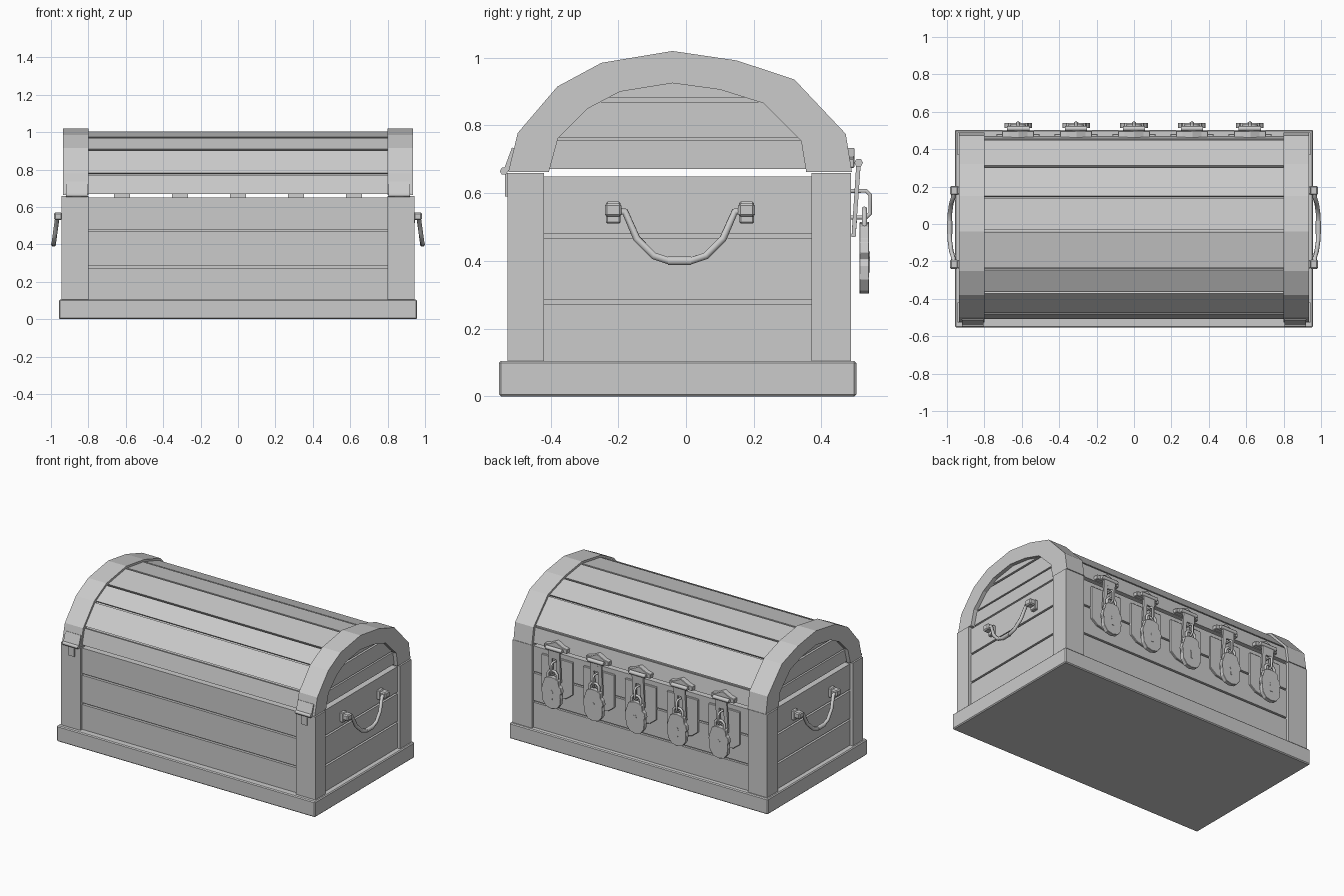
import bpy, bmesh, math
from mathutils import Vector

if "Cube" in bpy.data.objects:
    bpy.data.objects.remove(bpy.data.objects["Cube"])


def prism(name, pts, axis, a, b):
    """Extrude a flat outline along x (points are y,z) or y (points are x,z)."""
    bm = bmesh.new()

    def ring(t):
        return [bm.verts.new((t, p, q) if axis == 'x' else (p, t, q)) for p, q in pts]
    r0, r1 = ring(a), ring(b)
    n = len(pts)
    caps = [bm.faces.new(r0), bm.faces.new(r1)]
    for i in range(n):
        bm.faces.new((r0[i], r0[(i + 1) % n], r1[(i + 1) % n], r1[i]))
    bmesh.ops.triangulate(bm, faces=[f for f in caps if len(f.verts) > 4])
    bmesh.ops.recalc_face_normals(bm, faces=bm.faces)
    me = bpy.data.meshes.new(name)
    bm.to_mesh(me)
    bm.free()
    ob = bpy.data.objects.new(name, me)
    bpy.context.collection.objects.link(ob)
    return ob


def box(name, x0, x1, y0, y1, z0, z1):
    return prism(name, [(y0, z0), (y1, z0), (y1, z1), (y0, z1)], 'x', x0, x1)


def tube(name, pts, r, res=1, closed=False):
    cu = bpy.data.curves.new(name, 'CURVE')
    cu.dimensions = '3D'
    cu.bevel_depth = r
    cu.bevel_resolution = res
    cu.use_fill_caps = True
    sp = cu.splines.new('POLY')
    sp.points.add(len(pts) - 1)
    for p, c in zip(sp.points, pts):
        p.co = (*c, 1)
    sp.use_cyclic_u = closed
    ob = bpy.data.objects.new(name, cu)
    bpy.context.collection.objects.link(ob)
    return ob


def bevel(ob, w):
    m = ob.modifiers.new('bevel', 'BEVEL')
    m.width = w
    m.segments = 1
    return ob


def clip(pts, z, above):
    """Keep the part of an outline above or below height z."""
    out = []
    s = 1 if above else -1
    for p, q in zip(pts, pts[1:] + pts[:1]):
        dp, dq = s * (p[1] - z), s * (q[1] - z)
        if dp >= 0:
            out.append(p)
        if dp * dq < 0:
            t = dp / (dp - dq)
            out.append((p[0] + t * (q[0] - p[0]), z))
    return out


def mirrored(half):
    return half + [(-x, z) for x, z in reversed(half) if abs(x) > 1e-6]


# plinth
bevel(box('base', -.958, .958, -.553, .503, 0, .105), .006)

# corner posts, with planks and recessed backing between them
for s in (-1, 1):
    for y0, y1 in ((-.527, -.42), (.37, .488)):
        box('corner_post', s * .80, s * .943, y0, y1, .10, .66)
levels = ((.10, .272), (.284, .468), (.48, .65))
box('front_backing', -.81, .81, -.49, -.45, .1, .645)
box('back_backing', -.81, .81, .41, .455, .1, .645)
for z0, z1 in levels:
    box('front_plank', -.805, .805, -.508, -.46, z0, z1)
    box('back_plank', -.805, .805, .42, .470, z0, z1)
    for s in (-1, 1):
        box('side_plank', s * .86, s * .922, -.425, .375, z0, z1)
for s in (-1, 1):
    box('side_backing', s * .84, s * .905, -.425, .375, .1, .645)

# arched lid: end bands
outer = [(-.525, .663), (-.497, .778), (-.38, .915), (-.25, .985), (-.04, 1.02),
         (.15, .992), (.32, .936), (.472, .775), (.49, .663)]
inner = [(-.405, .663), (-.378, .762), (-.29, .85), (-.195, .9), (-.04, .925),
         (.1, .906), (.228, .866), (.34, .755), (.355, .663)]
for s in (-1, 1):
    prism('lid_band', outer + inner[::-1], 'x', s * .80, s * .936)


def inset(d, e):
    return [(-.018 + (y + .018) * (1 - d), .67 + max(0, z - .663) * (1 - e)) for y, z in outer]


# lid planks, one per facet, over a recessed shell
top, mid, low = inset(.036, .06), inset(.07, .11), inset(.12, .17)
prism('lid_shell', mid + low[::-1], 'x', -.805, .805)
for i in range(8):
    a, b, c, d = (Vector(p) for p in (top[i], top[i + 1], low[i + 1], low[i]))
    g = (b - a).normalized() * .006
    ga, gb = (g if i else g * 0), (g if i < 7 else g * 0)
    prism('lid_plank', [tuple(a + ga), tuple(b - gb), tuple(c - gb), tuple(d + ga)], 'x', -.805, .805)

# lid end panels cut into boards
end = [(y * 1.02, z + .008) for y, z in inner]
for s in (-1, 1):
    prism('lid_end_backing', end, 'x', s * .84, s * .892)
    for z0, z1 in ((.67, .755), (.765, .87), (.882, .95)):
        prism('lid_end_board', clip(clip(end, z0, True), z1, False), 'x', s * .85, s * .91)

# rear-edge hinges
for s in (-1, 1):
    x0, x1 = .805, .92
    tube('hinge_barrel', [(s * x0, -.538, .665), (s * x1, -.538, .665)], .012)
    prism('hinge_upper_leaf', [(-.54, .665), (-.514, .735), (-.50, .73), (-.52, .665)], 'x', s * x0, s * x1)
    box('hinge_lower_leaf', s * .84, s * .885, -.535, -.52, .59, .66)

# side handles
path = [(-.215, .55), (-.18, .545), (-.145, .465), (-.095, .415), (-.05, .40)]
path += [(-.036 - y, z) for y, z in reversed(path)]
for s in (-1, 1):
    pts = [(s * (.965 + (.55 - z) * .14), y, z) for y, z in path]
    tube('side_handle', pts, .012)
    tube('handle_grip', [(s * .986, -.053, .40), (s * .986, .015, .40)], .0145)
    for y in (-.215, .179):
        bevel(box('handle_mount', s * .915, s * .945, y - .022, y + .022, .51, .575), .005)
        bevel(box('handle_knuckle', s * .94, s * .984, y - .025, y + .025, .53, .57), .007)

# five hasps with padlocks
for x in (-.62, -.31, 0, .31, .62):
    plate = [(0, .35), (.07, .365), (.115, .40), (.115, .62), (0, .62)]
    lid_plate = [(0, .675), (.085, .675), (.085, .703), (.05, .71), (0, .735)]
    body = [(0, .303), (.04, .312), (.065, .345), (.068, .385), (.06, .405), (.074, .425),
            (.066, .455), (.055, .465), (.05, .50), (.03, .51), (0, .515)]
    keyhole = [(0, .365), (.008, .365), (.006, .40), (.012, .412), (.008, .424), (0, .428)]
    for name, half, y0, y1 in (('hasp_back_plate', plate, .465, .482),
                               ('hasp_lid_plate', lid_plate, .46, .498),
                               ('padlock_body', body, .513, .541)):
        bevel(prism(name, mirrored(half), 'y', y0, y1), .003).location.x = x
    prism('keyhole', mirrored(keyhole), 'y', .53, .5435).location.x = x
    tube('hasp_barrel', [(x - .06, .51, .69), (x + .06, .51, .69)], .013)
    # strap split into two rails and a foot so the staple passes through
    rail = [(.503, .685), (.516, .685), (.501, .47), (.489, .47)]
    for s in (-1, 1):
        prism('hasp_strap_rail', rail, 'x', x + s * .016, x + s * .042)
    prism('hasp_strap_foot', [(.492, .52), (.505, .52), (.501, .47), (.489, .47)], 'x', x - .016, x + .016)
    prism('hasp_strap_head', [(.503, .685), (.516, .685), (.512, .625), (.499, .625)], 'x', x - .016, x + .016)
    tube('staple', [(x, .46, .607), (x, .532, .607), (x, .544, .595), (x, .544, .54),
                    (x, .532, .528), (x, .46, .528)], .007)
    tube('padlock_shackle', [(x - .034, .527, .50), (x - .034, .527, .535), (x - .018, .527, .553),
                             (x + .018, .527, .553), (x + .034, .527, .535), (x + .034, .527, .50)], .009)
